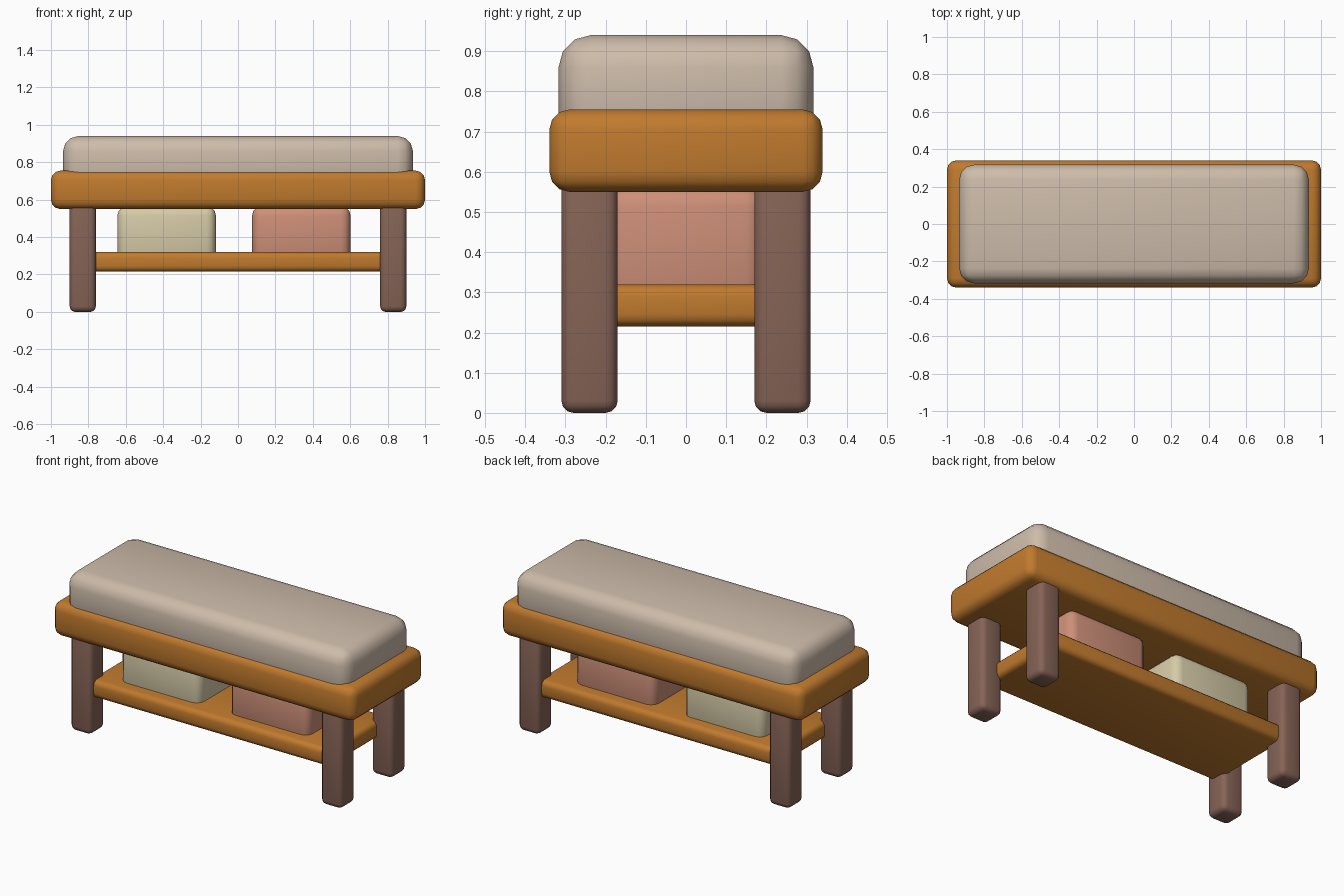
import bpy
import math

if "Cube" in bpy.data.objects:
    bpy.data.objects.remove(bpy.data.objects["Cube"])


def material(name, rgb):
    m = bpy.data.materials.new(name)
    m.diffuse_color = (*rgb, 1.0)
    m.use_nodes = True
    m.node_tree.nodes["Principled BSDF"].inputs["Base Color"].default_value = m.diffuse_color
    return m


WOOD = material("golden wood", (0.53, 0.195, 0.027))
LEG = material("dark brown wood", (0.24, 0.127, 0.093))
FABRIC = material("taupe fabric", (0.61, 0.50, 0.40))
CREAM = material("cream", (0.67, 0.595, 0.39))
PINK = material("terracotta pink", (0.61, 0.275, 0.188))


def rounded_box(name, x, y, z, bevel, mat, segments=3):
    """Box between (min, max) pairs on each axis with rounded edges."""
    bpy.ops.mesh.primitive_cube_add(
        size=1, location=[(a + b) / 2 for a, b in (x, y, z)])
    ob = bpy.context.object
    ob.name = name
    ob.scale = [b - a for a, b in (x, y, z)]
    bpy.ops.object.transform_apply(location=False, rotation=False, scale=True)
    mod = ob.modifiers.new("rounding", 'BEVEL')
    mod.width = bevel
    mod.segments = segments
    mod.limit_method = 'ANGLE'
    bpy.ops.object.modifier_apply(modifier=mod.name)
    bpy.ops.object.shade_smooth_by_angle(angle=math.radians(40))
    ob.data.materials.append(mat)
    return ob


# Seat frame and cushion
rounded_box("seat_frame", (-1, 1), (-0.34, 0.34), (0.55, 0.755), 0.05, WOOD)
rounded_box("cushion", (-0.935, 0.935), (-0.317, 0.317), (0.66, 0.94), 0.08, FABRIC)

# Four legs
for sx, side in ((-1, "left"), (1, "right")):
    for sy, end in ((-1, "front"), (1, "back")):
        cx, cy = 0.83 * sx, 0.24 * sy
        rounded_box(f"{end}_{side}_leg", (cx - 0.07, cx + 0.07),
                    (cy - 0.07, cy + 0.07), (0, 0.6), 0.03, LEG)

# Lower shelf
rounded_box("shelf", (-0.80, 0.80), (-0.28, 0.28), (0.215, 0.32), 0.03, WOOD)

# Storage baskets standing on the shelf
rounded_box("cream_basket", (-0.645, -0.118), (-0.20, 0.20), (0.27, 0.565), 0.05, CREAM)
rounded_box("pink_basket", (0.075, 0.602), (-0.20, 0.20), (0.27, 0.565), 0.05, PINK)
